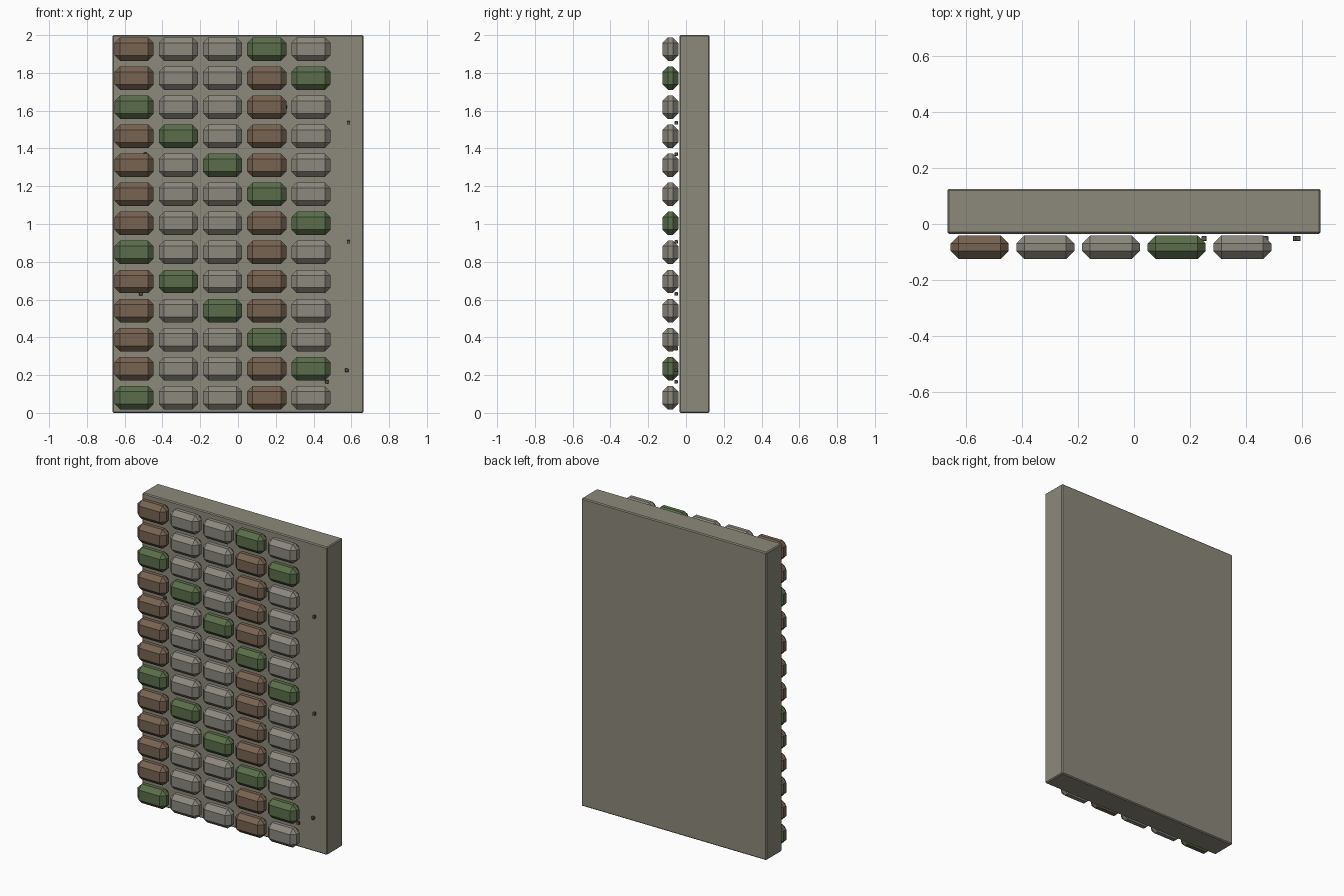
import bpy, bmesh

if "Cube" in bpy.data.objects:
    bpy.data.objects.remove(bpy.data.objects["Cube"])


def material(name, rgb):
    m = bpy.data.materials.new(name)
    m.diffuse_color = (*rgb, 1)
    m.use_nodes = True
    m.node_tree.nodes["Principled BSDF"].inputs["Base Color"].default_value = m.diffuse_color
    return m


WALL = material("wall_stone", (0.265, 0.250, 0.198))
GREY = material("grey_stone", (0.265, 0.250, 0.212))
BROWN = material("brown_stone", (0.185, 0.125, 0.085))
GREEN = material("mossy_stone", (0.105, 0.155, 0.070))
CHIP = material("dark_chip", (0.140, 0.100, 0.080))


def block(name, centre, size, bevel, mat):
    """Box with single-segment chamfered edges."""
    bm = bmesh.new()
    bmesh.ops.create_cube(bm, size=1)
    bmesh.ops.scale(bm, vec=size, verts=bm.verts)
    bmesh.ops.bevel(bm, geom=bm.edges[:], offset=bevel, segments=1,
                    affect='EDGES', clamp_overlap=True)
    mesh = bpy.data.meshes.new(name)
    bm.to_mesh(mesh)
    bm.free()
    mesh.materials.append(mat)
    ob = bpy.data.objects.new(name, mesh)
    ob.location = centre
    bpy.context.collection.objects.link(ob)
    return ob


# Backing slab
block("wall_slab", (0, 0.045, 1.0), (1.33, 0.16, 2.0), 0.006, WALL)

# Grid of chamfered stones, moss running in diagonals, brown in two columns
for row in range(13):
    for col in range(5):
        if (row + 3) % 5 == col:
            mat = GREEN
        elif col in (0, 3):
            mat = BROWN
        else:
            mat = GREY
        block(f"stone_{row}_{col}",
              (-0.55 + col * 0.234, -0.083, 1.926 - row * 0.1538),
              (0.207, 0.084, 0.124), 0.029, mat)

# Small loose chips scattered over the slab
for i, (x, z) in enumerate([(0.585, 1.535), (0.585, 0.905), (0.575, 0.225),
                            (0.47, 0.165), (-0.515, 0.63), (-0.49, 1.37),
                            (0.25, 1.62), (0.15, 0.34)]):
    block(f"chip_{i}", (x, -0.052, z), (0.018, 0.018, 0.018), 0.002, CHIP)
